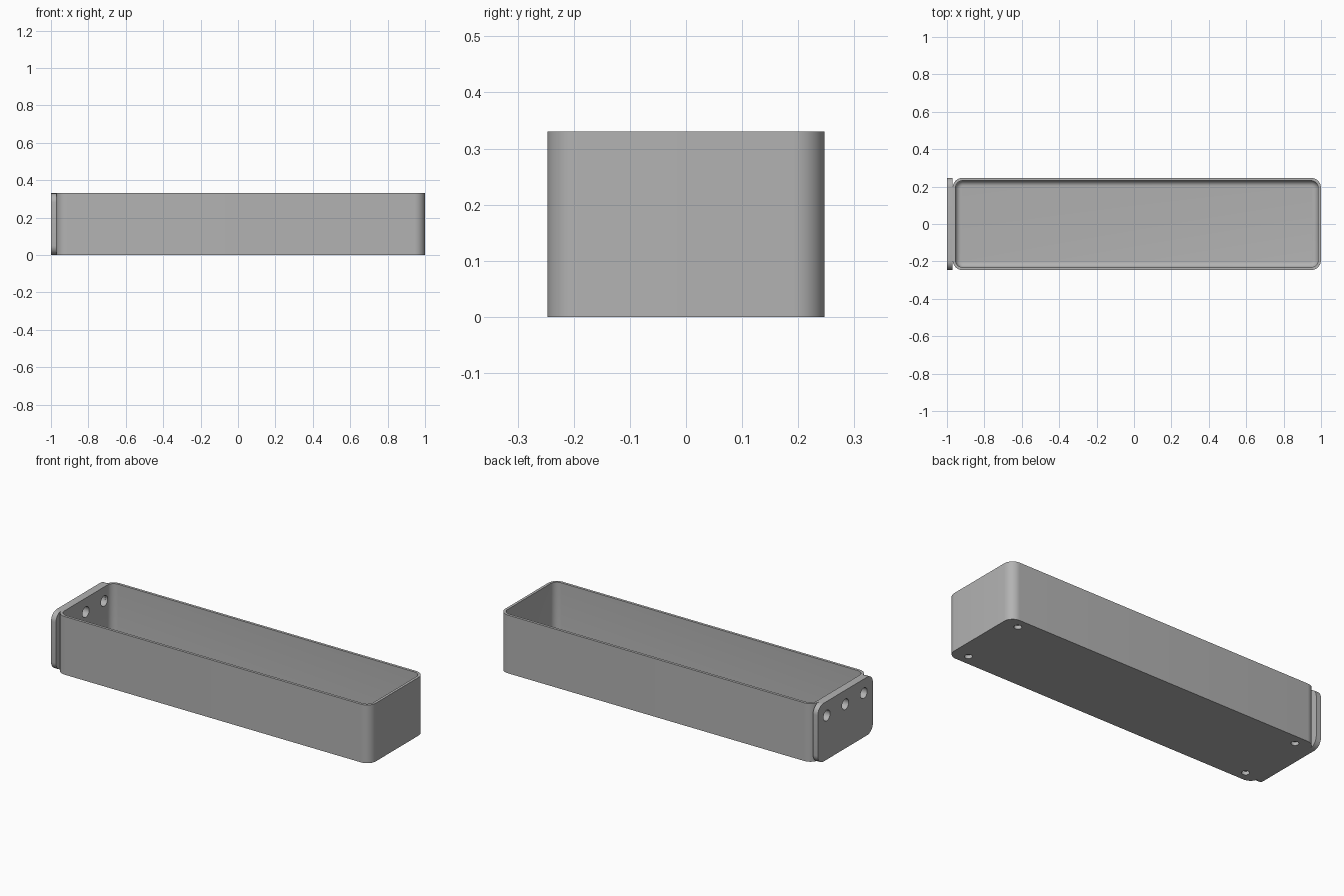
import bpy, bmesh, math
from mathutils import Matrix, Vector

cube = bpy.data.objects.get("Cube")
if cube:
    bpy.data.objects.remove(cube, do_unlink=True)

# Overall dimensions
HEIGHT, HALF_WIDTH = 0.33, 0.247
PLATE_X0, PLATE_X1, BOX_X1 = -1.0, -0.97, 1.0
BOX_MID, BOX_HALF = (PLATE_X1 + BOX_X1) / 2, (BOX_X1 - PLATE_X1) / 2
WALL, FLOOR, CORNER, FILLET = 0.015, 0.03, 0.055, 0.03

grey = bpy.data.materials.new("plain grey")
grey.use_nodes = True
grey.diffuse_color = (0.45, 0.45, 0.45, 1)
grey.node_tree.nodes["Principled BSDF"].inputs["Base Color"].default_value = grey.diffuse_color


def rounded_rect(half_u, half_v, radius, steps=10):
    """Outline of a rounded rectangle, counter-clockwise."""
    points = []
    for quarter, (su, sv) in enumerate([(1, 1), (-1, 1), (-1, -1), (1, -1)]):
        for i in range(steps + 1):
            a = math.pi / 2 * (quarter + i / steps)
            points.append((su * (half_u - radius) + radius * math.cos(a),
                           sv * (half_v - radius) + radius * math.sin(a)))
    return points


def loft(name, loops):
    """Skin a list of matching outlines and cap both ends."""
    bm = bmesh.new()
    rings = [[bm.verts.new(p) for p in loop] for loop in loops]
    count = len(rings[0])
    for a, b in zip(rings, rings[1:]):
        for i in range(count):
            j = (i + 1) % count
            bm.faces.new((a[i], a[j], b[j], b[i]))
    bm.faces.new(rings[0][::-1])
    bm.faces.new(rings[-1])
    bmesh.ops.recalc_face_normals(bm, faces=bm.faces)
    mesh = bpy.data.meshes.new(name)
    bm.to_mesh(mesh)
    bm.free()
    mesh.materials.append(grey)
    obj = bpy.data.objects.new(name, mesh)
    bpy.context.collection.objects.link(obj)
    return obj


def drill(obj, center, axis, radius, depth):
    """Cut a round hole centred on a point along an axis."""
    bm = bmesh.new()
    turn = Vector((0, 0, 1)).rotation_difference(Vector(axis)).to_matrix().to_4x4()
    bmesh.ops.create_cone(bm, cap_ends=True, segments=32, radius1=radius, radius2=radius,
                          depth=depth, matrix=Matrix.Translation(center) @ turn)
    mesh = bpy.data.meshes.new("hole_cutter")
    bm.to_mesh(mesh)
    bm.free()
    mesh.materials.append(grey)
    cutter = bpy.data.objects.new("hole_cutter", mesh)
    cutter.hide_render = True
    bpy.context.collection.objects.link(cutter)
    mod = obj.modifiers.new("hole", 'BOOLEAN')
    mod.operation, mod.solver, mod.object = 'DIFFERENCE', 'EXACT', cutter
    bpy.context.view_layer.objects.active = obj
    bpy.ops.object.modifier_apply(modifier=mod.name)
    bpy.data.objects.remove(cutter, do_unlink=True)


def box_loop(inset, z):
    outline = rounded_rect(BOX_HALF - inset, HALF_WIDTH - inset, CORNER - inset)
    return [(BOX_MID + u, v, z) for u, v in outline]


# Open tray: outer wall, rim, inner wall, rounded transition to the floor
profile = [(0, 0), (0, HEIGHT), (WALL, HEIGHT)]
for i in range(9):
    a = math.pi / 2 * i / 8
    profile.append((WALL + FILLET * (1 - math.cos(a)), FLOOR + FILLET * (1 - math.sin(a))))
tray = loft("tray", [box_loop(inset, z) for inset, z in profile])

# Rounded mounting plate on the end
plate_outline = rounded_rect(HALF_WIDTH, HEIGHT / 2, 0.05)
plate = loft("mounting_plate", [[(x, u, HEIGHT / 2 + v) for u, v in plate_outline]
                                for x in (PLATE_X0, PLATE_X1)])

# Three screw holes through plate and end wall
for y in (-0.166, 0, 0.166):
    for part in (tray, plate):
        drill(part, (PLATE_X1, y, 0.25), (1, 0, 0), 0.03, 0.1)

# Four shallow sockets under the tray
for sx in (-1, 1):
    for sy in (-1, 1):
        drill(tray, (BOX_MID + sx * 0.895, sy * 0.19, 0), (0, 0, 1), 0.02, 0.04)

# Smooth curves, sharp edges
for part in (tray, plate):
    bpy.ops.object.select_all(action='DESELECT')
    part.select_set(True)
    bpy.context.view_layer.objects.active = part
    bpy.ops.object.shade_smooth_by_angle(angle=math.radians(30))
